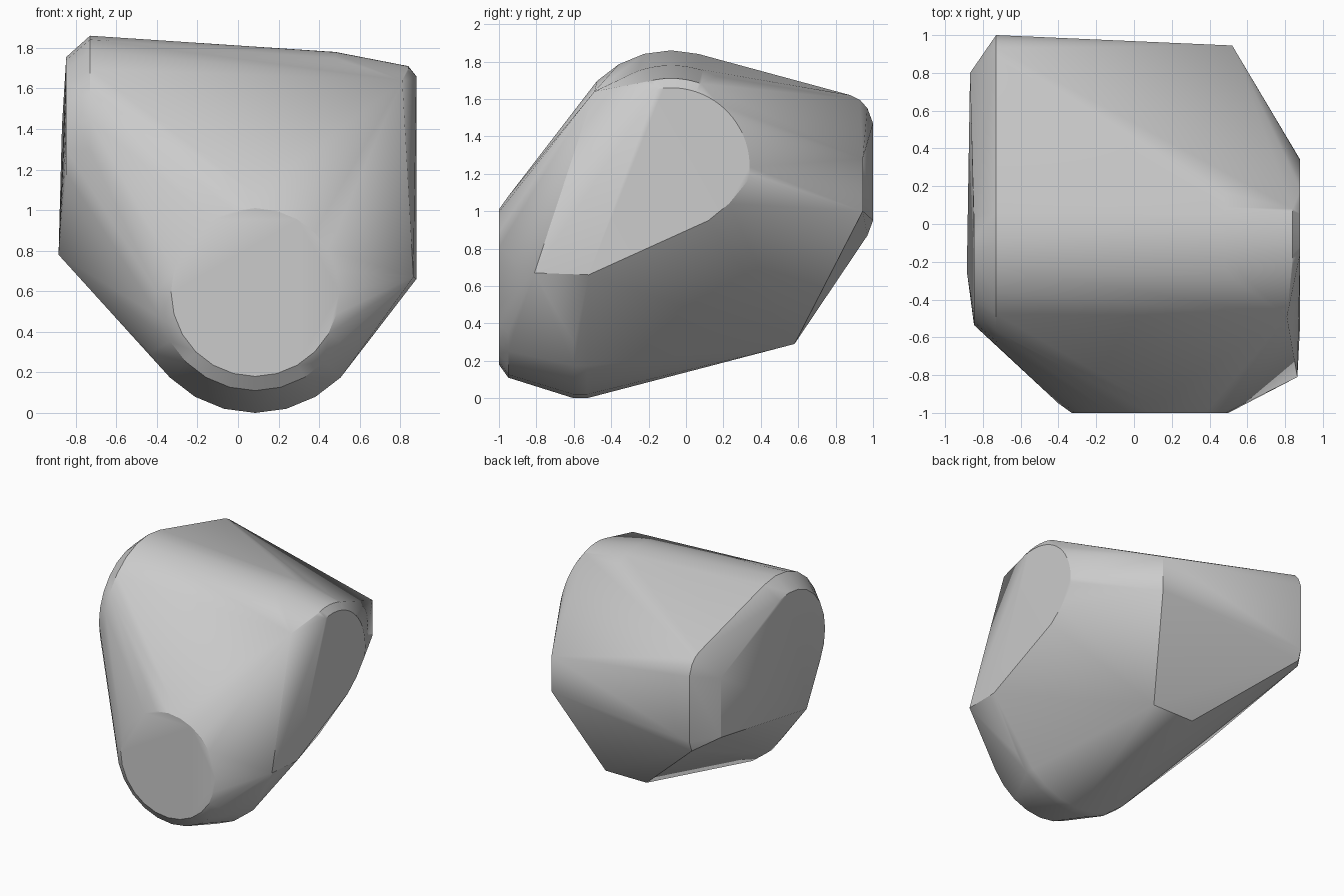
import bpy, bmesh, math
from mathutils import Vector

if "Cube" in bpy.data.objects:
    bpy.data.objects.remove(bpy.data.objects["Cube"], do_unlink=True)

SEGMENTS = 24


def ring(axis, offset, centre, radius, start=0, end=360):
    """Points of a circular section across the x or y axis."""
    points = []
    for step in range(SEGMENTS):
        angle = math.radians(start + (end - start) * step / SEGMENTS)
        across = centre[0] + radius * math.cos(angle)
        height = centre[1] + radius * math.sin(angle)
        if axis == "x":
            points.append(Vector((offset, across, height)))
        else:
            points.append(Vector((across, offset, height)))
    return points


def profile(offset, outline):
    """Points of an outline drawn in y and z at one x position."""
    return [Vector((offset, across, height)) for across, height in outline]


points = []

# Front boss: a chamfered round end
front_centre = (0.085, 0.595)
for depth, radius in ((-1, 0.415), (-0.95, 0.485), (-0.6, 0.595), (-0.53, 0.595)):
    points += ring("y", depth, front_centre, radius)

# Right cap: a chamfered round end
right_centre = (-0.08, 1.3)
points += ring("x", -0.73, right_centre, 0.56)
points += ring("x", -0.847, right_centre, 0.455)

# Left cap: upper rounding
left_centre = (-0.08, 1.24)
points += ring("x", 0.48, left_centre, 0.54, 60, 130)
points += ring("x", 0.84, left_centre, 0.47, 70, 110)
points += ring("x", 0.88, left_centre, 0.42, -10, 105)

# Left cap: lower corners
points += profile(0.88, [(-0.52, 0.66), (0.12, 0.95), (0.23, 1.04)])
points += profile(0.865, [(-0.81, 0.67)])
points += profile(0.81, [(-0.49, 1.64)])

# Back end: rounded right edge, narrow left edge
points += profile(-0.73, [(0.88, 1.62), (0.93, 1.595), (0.97, 1.55), (1, 1.47), (1, 0.95), (0.97, 0.87)])
points += profile(-0.868, [(0.8, 1.42), (0.8, 0.95)])
points += profile(-0.885, [(-0.25, 0.78)])
points += profile(0.52, [(0.945, 1.28), (0.945, 1)])

# Underside ridge
for side in (0.3, -0.06):
    points += profile(side, [(0.58, 0.29)])

# Skin stretched over all sections
bm = bmesh.new()
for point in points:
    bm.verts.new(point)
hull = bmesh.ops.convex_hull(bm, input=bm.verts)
spare = set(hull["geom_interior"]) | set(hull["geom_unused"])
bmesh.ops.delete(bm, geom=[g for g in spare if isinstance(g, bmesh.types.BMVert)], context="VERTS")
bmesh.ops.dissolve_limit(bm, angle_limit=math.radians(1), verts=bm.verts, edges=bm.edges)
bmesh.ops.recalc_face_normals(bm, faces=bm.faces)

mesh = bpy.data.meshes.new("stone_body")
bm.to_mesh(mesh)
bm.free()
body = bpy.data.objects.new("stone_body", mesh)
bpy.context.collection.objects.link(body)

# Plain grey finish
grey = bpy.data.materials.new("plain_grey")
grey.use_nodes = True
colour = (0.6, 0.6, 0.6, 1)
grey.diffuse_color = colour
grey.node_tree.nodes["Principled BSDF"].inputs["Base Color"].default_value = colour
mesh.materials.append(grey)

bpy.ops.object.select_all(action="DESELECT")
body.select_set(True)
bpy.context.view_layer.objects.active = body
bpy.ops.object.shade_smooth_by_angle(angle=math.radians(30))
